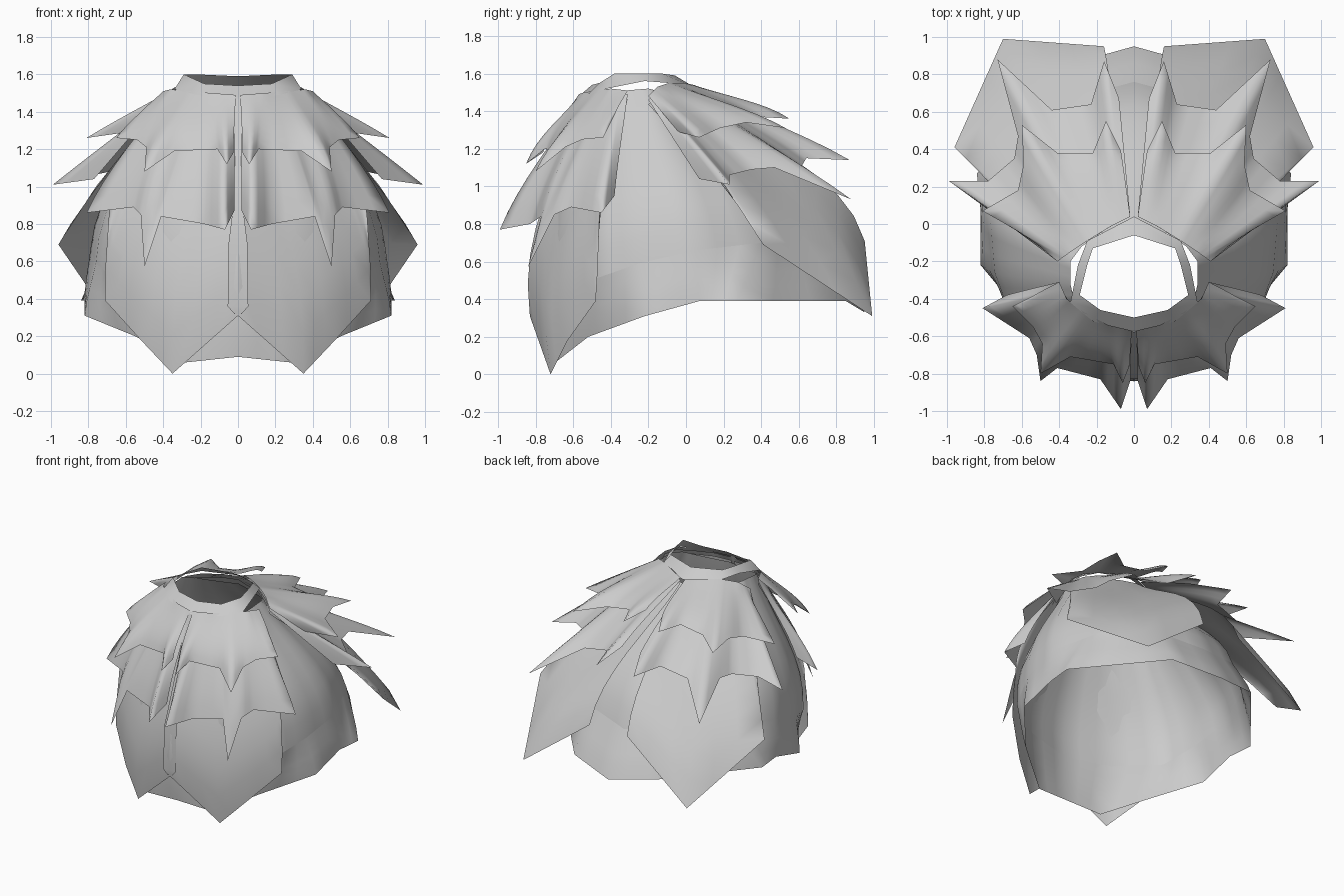
import bpy
from mathutils import Vector

grey = bpy.data.materials.new("pale_grey")
grey.diffuse_color = (0.6, 0.6, 0.6, 1)


def along(points, f):
    """Point at fraction f along a polyline, counted by index."""
    f = min(max(f, 0), 1) * (len(points) - 1)
    i = min(int(f), len(points) - 2)
    return Vector(points[i]).lerp(Vector(points[i + 1]), f - i)


def loft(name, top, hem, bulge=(0, 0), rows=8, sub=3, drop=0.0):
    """Sheet from a top line to a hem line, mirrored across x.
    It swells low down, by bulge[0] at the first column to bulge[1] at the last."""
    cols = (len(hem) - 1) * sub
    verts, faces = [], []
    for c in range(cols + 1):
        f = c / cols
        a = along(top, f) - Vector((0, 0, drop))
        b = along(hem, f)
        mid = (a + b) / 2
        out = Vector((mid.x, mid.y + 0.25, 0)).normalized()
        out = (out + Vector((0, 0, 0.6))).normalized()
        out *= (bulge[0] + (bulge[1] - bulge[0]) * f) * (b - a).length
        for r in range(rows + 1):
            t = r / rows
            verts.append(a.lerp(b, t) + out * 6.75 * t * t * (1 - t))
    n = rows + 1
    for c in range(cols):
        for r in range(rows):
            i = c * n + r
            faces.append((i, i + 1, i + n + 1, i + n))
    mesh = bpy.data.meshes.new(name)
    mesh.from_pydata(verts, [], faces)
    mesh.materials.append(grey)
    obj = bpy.data.objects.new(name, mesh)
    bpy.context.collection.objects.link(obj)
    for p in mesh.polygons:
        p.use_smooth = True
    mirror = obj.modifiers.new("mirror", 'MIRROR')
    mirror.use_clip = True
    return obj


# Collar: leaning band, thin at the sides
collar_rim = [(0, -0.50, 1.54), (0.18, -0.46, 1.55), (0.29, -0.38, 1.60),
              (0.25, -0.22, 1.60), (0.22, -0.13, 1.60), (0, -0.06, 1.59)]
collar_base = [(0, -0.58, 1.47), (0.22, -0.52, 1.49), (0.34, -0.42, 1.52),
               (0.30, -0.22, 1.56), (0.25, -0.09, 1.55), (0, 0.04, 1.53)]
loft("collar", collar_rim, collar_base, rows=1, sub=1)

# Under skirt: upper bell and lower flared band
bell_top = [(0, -0.53, 1.45), (0.2, -0.48, 1.46), (0.32, -0.41, 1.49), (0.34, -0.32, 1.51),
            (0.34, -0.2, 1.52), (0.28, -0.12, 1.50), (0.18, -0.05, 1.48), (0, 0.01, 1.48)]
bell_hem = [(0, -0.76, 0.45), (0.36, -0.68, 0.47), (0.67, -0.48, 0.51), (0.76, -0.25, 0.59),
            (0.79, 0.05, 0.66), (0.65, 0.40, 0.70), (0.34, 0.67, 0.70), (0, 0.76, 0.65)]
skirt_hem = [(0, -0.74, 0.09), (0.28, -0.70, 0.06), (0.55, -0.52, 0.20), (0.82, -0.22, 0.31),
             (0.82, 0.07, 0.39), (0.84, 0.27, 0.39), (0.36, 0.85, 0.39), (0, 0.95, 0.33)]
loft("upper_skirt", bell_top, bell_hem, (0.065, 0.065))
loft("lower_skirt", bell_hem, skirt_hem, (0.02, 0.02), rows=4)

# Front leaves in three tiers
front_top = [(0.012, -0.57, 1.49), (0.14, -0.54, 1.50), (0.27, -0.47, 1.51),
             (0.36, -0.40, 1.52), (0.40, -0.31, 1.51)]
front_short = [(0.025, -0.76, 1.18), (0.06, -0.85, 1.12), (0.11, -0.75, 1.20), (0.34, -0.71, 1.19),
               (0.50, -0.80, 1.08), (0.49, -0.64, 1.21), (0.54, -0.55, 1.25), (0.65, -0.44, 1.26),
               (0.53, -0.38, 1.38)]
front_mid = [(0.02, -0.84, 0.87), (0.07, -0.99, 0.77), (0.18, -0.83, 0.80), (0.41, -0.77, 0.84),
             (0.50, -0.84, 0.57), (0.52, -0.70, 0.85), (0.56, -0.61, 0.89), (0.81, -0.45, 0.86),
             (0.68, -0.38, 0.95)]
front_long = [(0, -0.83, 0.31), (0.35, -0.72, 0.0), (0.52, -0.63, 0.18), (0.71, -0.48, 0.39),
              (0.71, -0.47, 0.55), (0.69, -0.46, 0.85)]
loft("front_short_leaves", front_top, front_short, (0.05, 0.03))
loft("front_middle_leaves", front_top, front_mid, (0.025, 0.025), drop=0.02)
loft("front_long_petals", front_top, front_long, (0.068, 0.06), drop=0.045)

# Back leaves in three tiers
back_top = [(0.02, 0.04, 1.54), (0.12, -0.01, 1.55), (0.25, -0.09, 1.55),
            (0.34, -0.15, 1.53), (0.41, -0.20, 1.48)]
back_short = [(0.07, 0.39, 1.41), (0.15, 0.55, 1.36), (0.22, 0.38, 1.37), (0.41, 0.38, 1.34),
              (0.60, 0.53, 1.31), (0.59, 0.32, 1.34), (0.62, 0.18, 1.31), (0.81, 0.07, 1.26),
              (0.60, -0.04, 1.29)]
back_mid = [(0.08, 0.67, 1.23), (0.16, 0.87, 1.14), (0.23, 0.64, 1.15), (0.44, 0.61, 1.10),
            (0.73, 0.88, 0.93), (0.62, 0.47, 1.10), (0.64, 0.35, 1.09), (0.78, 0.23, 1.06),
            (0.99, 0.23, 1.01), (0.77, 0.07, 1.04)]
back_long = [(0.16, 0.95, 0.71), (0.70, 0.99, 0.31), (0.96, 0.41, 0.69), (0.76, 0.21, 1.00)]
loft("back_short_leaves", back_top, back_short, (0.05, 0.0))
loft("back_middle_leaves", back_top, back_mid, (0.02, 0.0), drop=0.02)
loft("back_long_petals", back_top, back_long, (0.085, 0.0), drop=0.045)

# Front closing strip: narrow between the leaves, wider below
edge = [(0.02, -0.57, 1.48), (0.018, -0.69, 1.20), (0.025, -0.79, 0.90),
        (0.05, -0.825, 0.70), (0.055, -0.84, 0.36), (0.02, -0.835, 0.32)]
loft("front_strip", [(0, y, z) for x, y, z in edge], edge, rows=1, sub=1)
